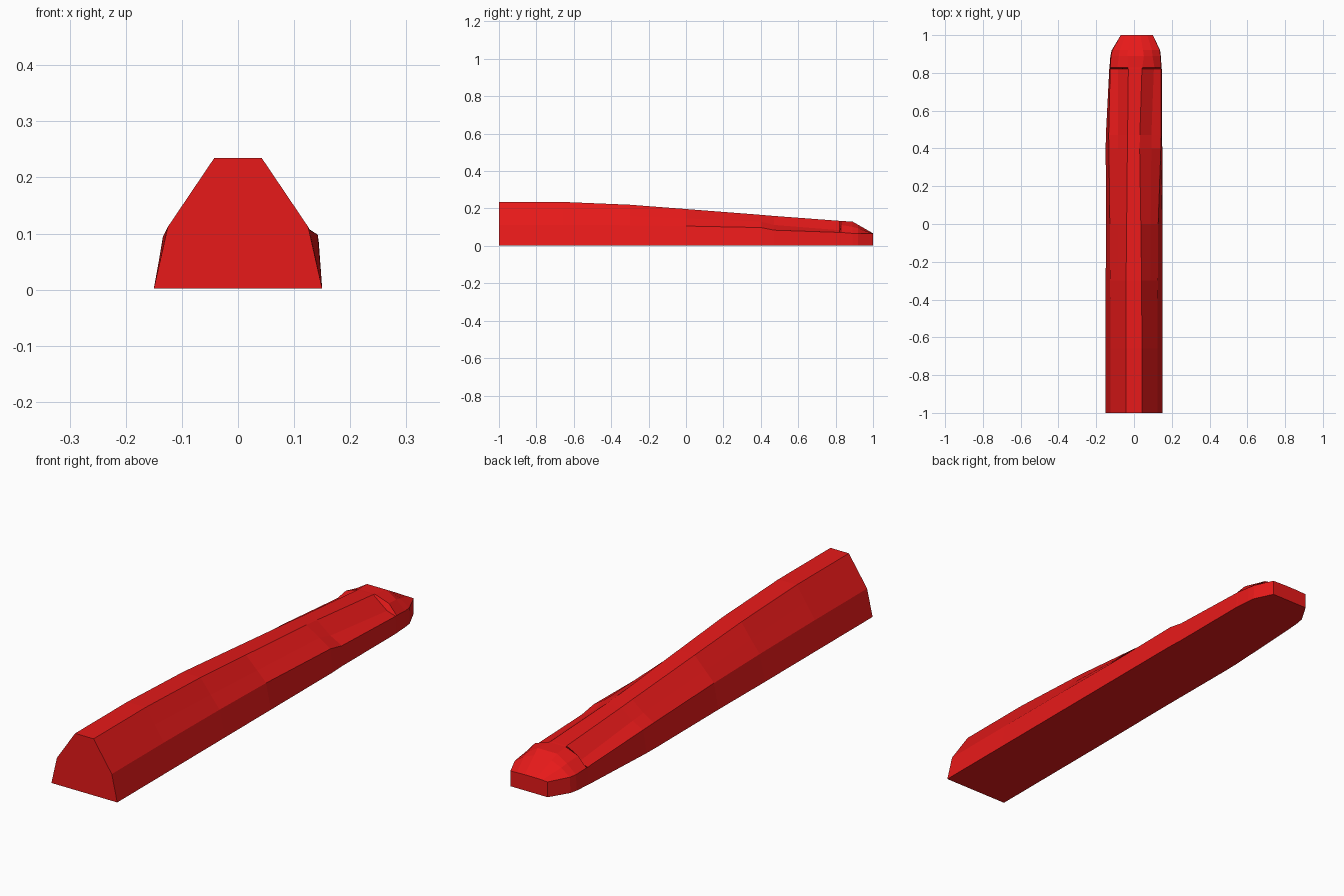
import bpy, bmesh

red = bpy.data.materials.new("red")
red.diffuse_color = (0.8, 0.01, 0.01, 1)


def add_object(name, bm):
    mesh = bpy.data.meshes.new(name)
    bm.to_mesh(mesh)
    bm.free()
    mesh.materials.append(red)
    obj = bpy.data.objects.new(name, mesh)
    bpy.context.collection.objects.link(obj)
    return obj


BASE = 0.002

# Half profile per station: foot x, shoulder (x, z), slope (x, z), ridge (x, z)
full = (0.15, 0.125, 0.112, 0.0835, 0.1735, 0.042, 0.235)
stations = [
    (-1.0, full, full),
    (-0.66, full, full),
    (-0.30, (0.15, 0.126, 0.110, 0.086, 0.160, 0.042, 0.220),
            (0.15, 0.126, 0.110, 0.086, 0.160, 0.040, 0.220)),
    (0.0, (0.148, 0.128, 0.106, 0.088, 0.147, 0.039, 0.197),
          (0.15, 0.128, 0.106, 0.088, 0.147, 0.036, 0.197)),
    (0.40, (0.15, 0.133, 0.096, 0.086, 0.125, 0.035, 0.166),
           (0.15, 0.142, 0.098, 0.092, 0.130, 0.030, 0.166)),
    # thumb and finger hollows
    (0.47, (0.149, 0.134, 0.094, 0.086, 0.119, 0.034, 0.160),
           (0.147, 0.144, 0.084, 0.092, 0.112, 0.031, 0.160)),
    (0.82, (0.131, 0.126, 0.072, 0.086, 0.084, 0.030, 0.134),
           (0.147, 0.144, 0.072, 0.105, 0.084, 0.042, 0.134)),
    # step up to the nose
    (0.828, (0.130, 0.126, 0.072, 0.088, 0.112, 0.032, 0.133),
            (0.146, 0.143, 0.072, 0.108, 0.112, 0.044, 0.133)),
    (0.89, (0.125, 0.122, 0.067, 0.080, 0.102, 0.035, 0.130),
           (0.142, 0.140, 0.067, 0.098, 0.102, 0.052, 0.130)),
    (0.92, (0.118, 0.115, 0.066, 0.075, 0.094, 0.032, 0.113),
           (0.138, 0.136, 0.066, 0.095, 0.094, 0.048, 0.113)),
    (1.0, (0.070, 0.070, 0.065, 0.045, 0.066, 0.018, 0.067),
          (0.100, 0.100, 0.065, 0.070, 0.066, 0.034, 0.067)),
]


def half(p):
    return [(p[0], BASE), (p[1], p[2]), (p[3], p[4]), (p[5], p[6])]


# Handle body: loft through the stations
bm = bmesh.new()
rings = []
for y, left, right in stations:
    pts = half(right) + [(-x, z) for x, z in reversed(half(left))]
    rings.append([bm.verts.new((x, y, z)) for x, z in pts])
for a, b in zip(rings, rings[1:]):
    for i in range(len(a)):
        j = (i + 1) % len(a)
        bm.faces.new((a[i], a[j], b[j], b[i]))
bm.faces.new(rings[0])
bm.faces.new(rings[-1])
bmesh.ops.recalc_face_normals(bm, faces=bm.faces)
add_object("handle_body", bm)

# Small square pads on the underside
for n, (x, y, s) in enumerate([(0.065, -0.63, 0.044), (0.065, 0.43, 0.044), (0.035, 0.88, 0.036)], 1):
    bm = bmesh.new()
    bm.faces.new([bm.verts.new((x + i * s, y + j * s, 0))
                  for i, j in ((-1, -1), (1, -1), (1, 1), (-1, 1))])
    add_object(f"underside_pad_{n}", bm)
